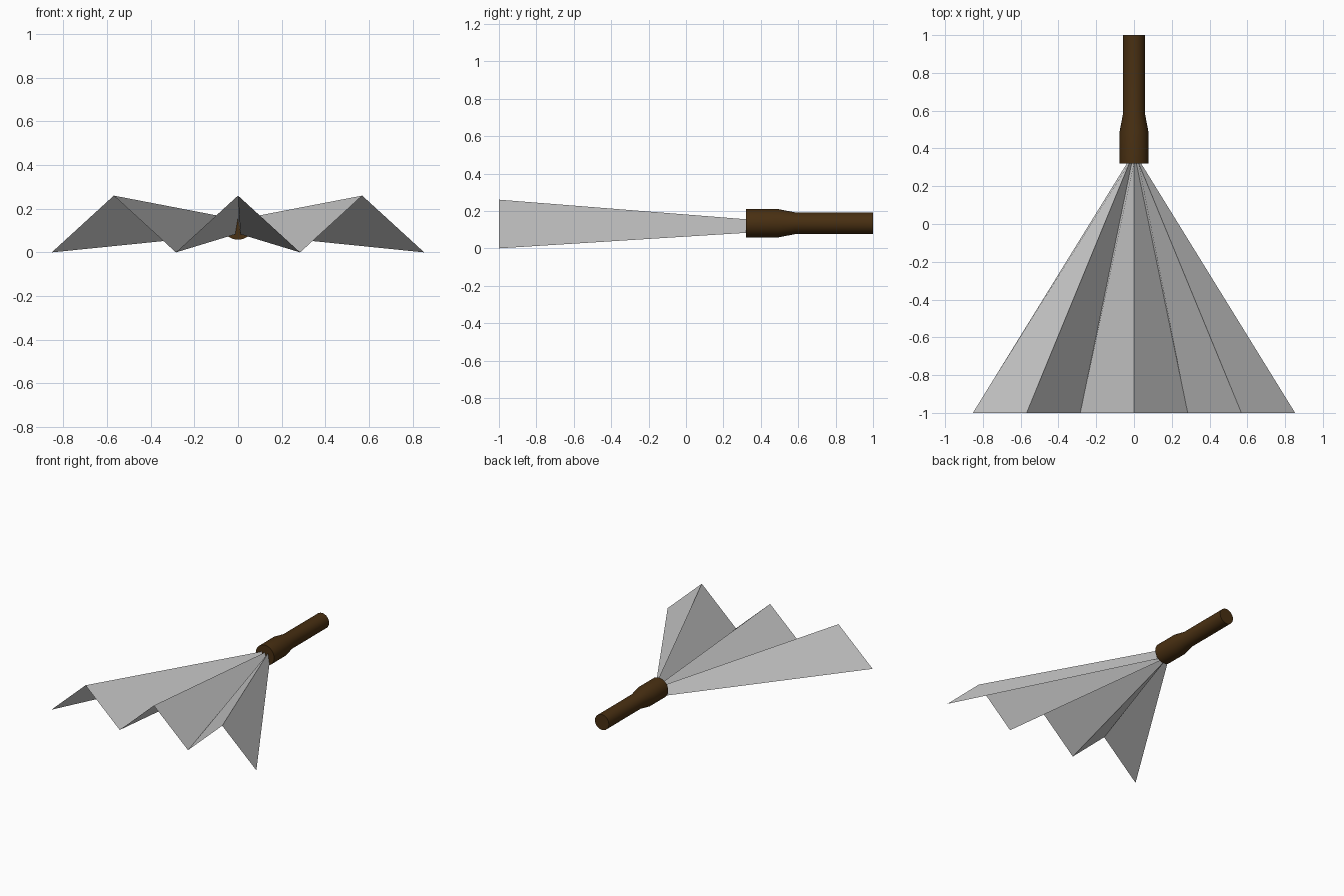
import bpy, bmesh, math

if "Cube" in bpy.data.objects:
    bpy.data.objects.remove(bpy.data.objects["Cube"])


def material(name, color):
    m = bpy.data.materials.new(name)
    m.diffuse_color = (*color, 1)
    m.use_nodes = True
    m.node_tree.nodes["Principled BSDF"].inputs["Base Color"].default_value = m.diffuse_color
    return m


def make_object(name, bm, mat):
    mesh = bpy.data.meshes.new(name)
    bm.to_mesh(mesh)
    bm.free()
    mesh.materials.append(mat)
    ob = bpy.data.objects.new(name, mesh)
    bpy.context.collection.objects.link(ob)
    return ob


grey = material("pale grey", (0.6, 0.6, 0.6))
brown = material("dark brown", (0.066, 0.029, 0.006))

# Pleated fan: a zigzag sheet narrowing towards the handle
bm = bmesh.new()
front, back = [], []
for i in range(7):
    t = (i - 3) / 3
    ridge = i % 2
    front.append(bm.verts.new((0.853 * t, -1, 0.26 if ridge else 0)))
    back.append(bm.verts.new((0.035 * t, 0.325, 0.155 if ridge else 0.083)))
for i in range(6):
    bm.faces.new((front[i], front[i + 1], back[i + 1], back[i]))
make_object("pleated_fan", bm, grey)

# Handle: turned grip with a thicker collar, closed at both ends
SIDES = 32
AXIS_Z = 0.134
profile = [(0.32, 0.076), (0.49, 0.076), (0.585, 0.058), (1.0, 0.058)]
bm = bmesh.new()
rings = []
for y, r in profile:
    angles = [2 * math.pi * k / SIDES for k in range(SIDES)]
    rings.append([bm.verts.new((r * math.cos(a), y, AXIS_Z + r * math.sin(a)))
                  for a in angles])
for a, b in zip(rings, rings[1:]):
    for k in range(SIDES):
        n = (k + 1) % SIDES
        bm.faces.new((a[k], b[k], b[n], a[n]))
bm.faces.new(rings[0])
bm.faces.new(rings[-1])
bmesh.ops.recalc_face_normals(bm, faces=bm.faces)
handle = make_object("handle", bm, brown)
bpy.context.view_layer.objects.active = handle
handle.select_set(True)
bpy.ops.object.shade_smooth_by_angle(angle=math.radians(30))
